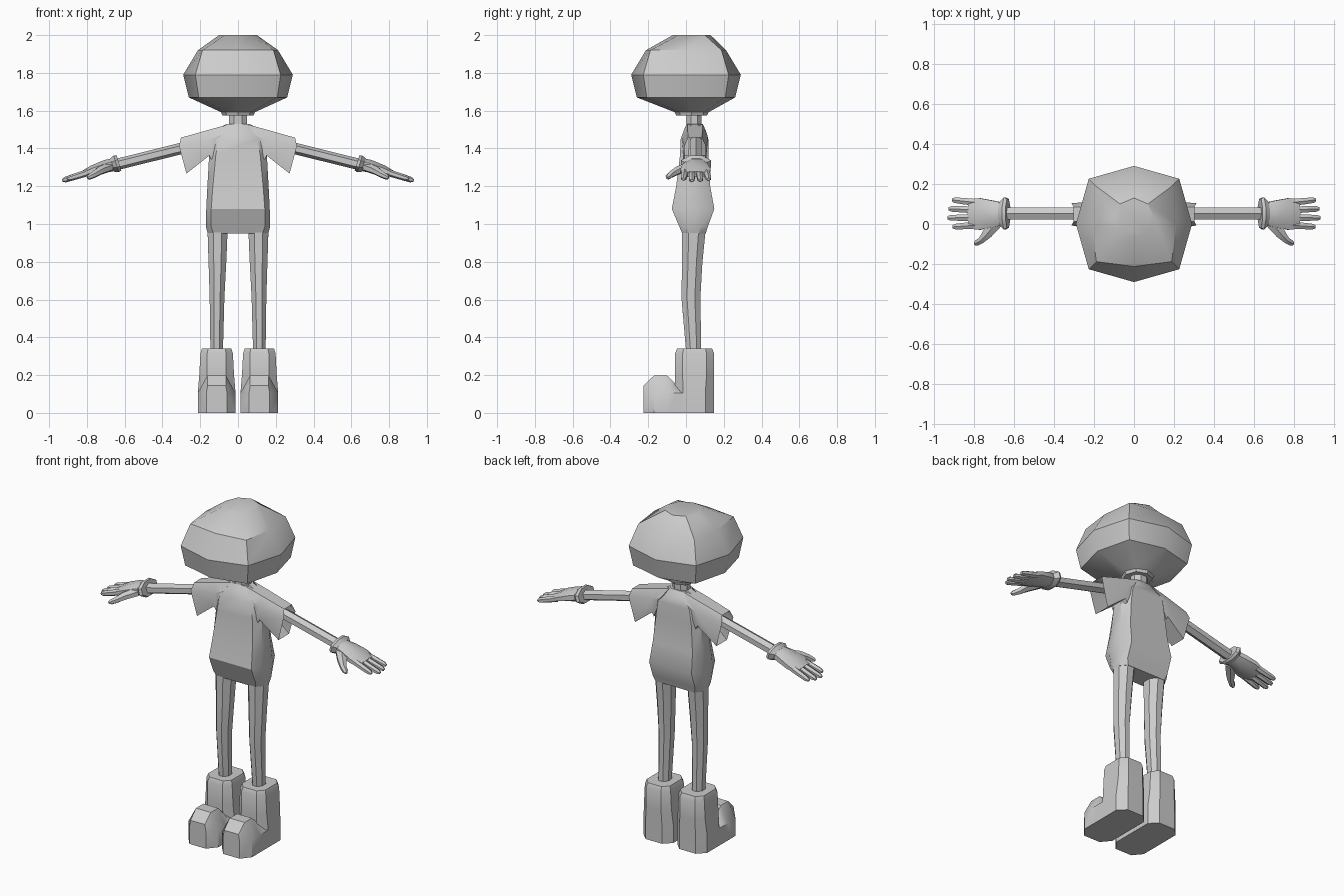
import bpy, bmesh, math
from mathutils import Vector

if "Cube" in bpy.data.objects:
    bpy.data.objects.remove(bpy.data.objects["Cube"])


def loft(name, rings, mirror=False, caps=(True, True)):
    """Skin a list of equal-length point rings into a named object."""
    bm = bmesh.new()
    rows = [[bm.verts.new(p) for p in ring] for ring in rings]
    n = len(rows[0])
    for a, b in zip(rows, rows[1:]):
        for i in range(n):
            j = (i + 1) % n
            bm.faces.new((a[i], a[j], b[j], b[i]))
    if caps[0]:
        bm.faces.new(rows[0])
    if caps[1]:
        bm.faces.new(rows[-1])
    bmesh.ops.recalc_face_normals(bm, faces=bm.faces)
    me = bpy.data.meshes.new(name)
    bm.to_mesh(me)
    bm.free()
    me.shade_smooth()
    me.set_sharp_from_angle(angle=math.radians(33))
    ob = bpy.data.objects.new(name, me)
    bpy.context.collection.objects.link(ob)
    if mirror:
        ob.modifiers.new("Mirror", 'MIRROR').use_mirror_merge = False
    return ob


def tube(name, path, radii, n=8, mirror=True):
    """Loft n-gon sections along a path; radii are (side, up) half-widths."""
    pts = [Vector(p) for p in path]
    rings = []
    for i, p in enumerate(pts):
        d = (pts[min(i + 1, len(pts) - 1)] - pts[max(i - 1, 0)]).normalized()
        ref = Vector((0, 1, 0)) if abs(d.z) > 0.8 else Vector((0, 0, 1))
        side = d.cross(ref).normalized()
        up = side.cross(d)
        rs, ru = radii[i]
        k = 1 / math.cos(math.pi / n)
        angs = [2 * math.pi * (j + 0.5) / n for j in range(n)]
        rings.append([p + side * rs * k * math.cos(a) + up * ru * k * math.sin(a)
                      for a in angs])
    return loft(name, rings, mirror)


def chamfered(z, cx, hw, panel, y0, y1, c):
    """Horizontal rectangle with cut corners."""
    return [(cx + x, y, z) for x, y in (
        (-panel, y0), (panel, y0), (hw, y0 + c), (hw, y1 - c),
        (panel, y1), (-panel, y1), (-hw, y1 - c), (-hw, y0 + c))]


# Head: squarish octagon rings (z, axis radius, diagonal offset, y centre)
head = [(1.575, .082, .06, .03), (1.592, .09, .064, .03), (1.67, .26, .208, 0),
        (1.79, .29, .226, 0), (1.92, .212, .188, 0), (2.0, .1, .07, .03)]
loft("head", [[(a * x if not (x and y) else d * x,
                c + (a * y if not (x and y) else d * y), z)
               for x, y in ((1, 0), (1, 1), (0, 1), (-1, 1),
                            (-1, 0), (-1, -1), (0, -1), (1, -1))]
              for z, a, d, c in head])

# Neck
tube("neck", [(0, .043, 1.5), (0, .043, 1.585)], [(.048, .04)] * 2, mirror=False)

# Torso: (z, half width, front panel half width, y front, y back, corner cut)
torso = [(.95, .16, .13, -.02, .105, .035), (.985, .17, .142, -.035, .115, .04),
         (1.08, .168, .142, -.075, .15, .06), (1.2, .162, .133, -.052, .128, .05),
         (1.36, .153, .118, -.032, .118, .045), (1.45, .15, .105, -.028, .118, .045),
         (1.495, .13, .055, -.012, .105, .035), (1.53, .06, .04, .003, .088, .025)]
loft("torso", [chamfered(z, 0, *r) for z, *r in torso])


# Sleeves: open, hanging lower than the arm
def sleeve_ring(x_top, x_mid, x_low, z_top, z_mid, z_low, w_top, w_mid, w_low):
    c = .048
    return [(x_top, c - w_top, z_top), (x_top, c + w_top, z_top),
            (x_mid, c + w_mid, z_mid), (x_low, c + w_low, z_low),
            (x_low, c - w_low, z_low), (x_mid, c - w_mid, z_mid)]


loft("sleeve", [sleeve_ring(.05, .09, .14, 1.527, 1.47, 1.34, .04, .065, .06),
                sleeve_ring(.15, .15, .152, 1.5, 1.445, 1.362, .04, .068, .06),
                sleeve_ring(.302, .312, .273, 1.457, 1.412, 1.267, .036, .056, .05)],
     mirror=True, caps=(True, False))

# Arms
tube("arm", [(.15, .053, 1.437), (.3, .053, 1.4), (.655, .053, 1.312)],
     [(.03, .026)] * 3, n=6)


# Gloves: cuff, palm, fingers and thumb along the drooping arm line
def hz(x):
    return 1.32 - .31 * (x - .64)


tube("glove_cuff", [(x, .053, hz(x)) for x in (.63, .645, .668)],
     [(.072, .042), (.08, .046), (.058, .036)])
tube("palm", [(x, .05, hz(x) + b) for x, b in
              ((.65, 0), (.70, .004), (.77, .004), (.825, 0))],
     [(.055, .034), (.066, .034), (.079, .027), (.073, .016)])
for i, (yb, yt, xt) in enumerate(((.108, .12, .908), (.07, .076, .925),
                                  (.032, .031, .93), (-.006, -.014, .905))):
    xs = (.79, .85, xt - .015, xt)
    tube(f"finger_{i + 1}",
         [(x, yb + (yt - yb) * t, hz(x)) for x, t in zip(xs, (0, .5, .9, 1))],
         [(.017, .016), (.016, .015), (.014, .013), (.008, .007)], n=6)
tube("thumb", [(.685, .01, 1.3), (.73, -.045, 1.283), (.762, -.08, 1.262),
               (.785, -.094, 1.25), (.796, -.1, 1.244)],
     [(.03, .022), (.025, .02), (.016, .016), (.014, .013), (.007, .007)], n=6)

# Legs
tube("leg", [(.108, .042, .99), (.109, .033, .8), (.111, .026, .61), (.113, .041, .32)],
     [(.054, .064), (.047, .054), (.039, .05), (.033, .04)])

# Boot shaft with bevelled rim
shaft = [(0, .1, .055, -.06, .147, .045), (.105, .1, .055, -.06, .147, .045),
         (.2, .092, .05, -.058, .149, .04), (.315, .086, .05, -.058, .149, .04),
         (.34, .078, .045, -.047, .138, .035)]
loft("boot_shaft", [chamfered(z, .113, *r) for z, *r in shaft], mirror=True)

# Boot toe: sections along y (y, half width, shoulder z, top half width, top z)
toe = [(-.225, .055, .105, .048, .145), (-.17, .1, .105, .05, .197),
       (-.1, .1, .105, .05, .197), (-.05, .1, .105, .05, .15),
       (.05, .1, .105, .05, .12)]
loft("boot_toe", [[(.113 + x, y, z) for x, z in (
    (-w, 0), (w, 0), (w, zs), (tw, zt), (-tw, zt), (-w, zs))]
    for y, w, zs, tw, zt in toe], mirror=True)
